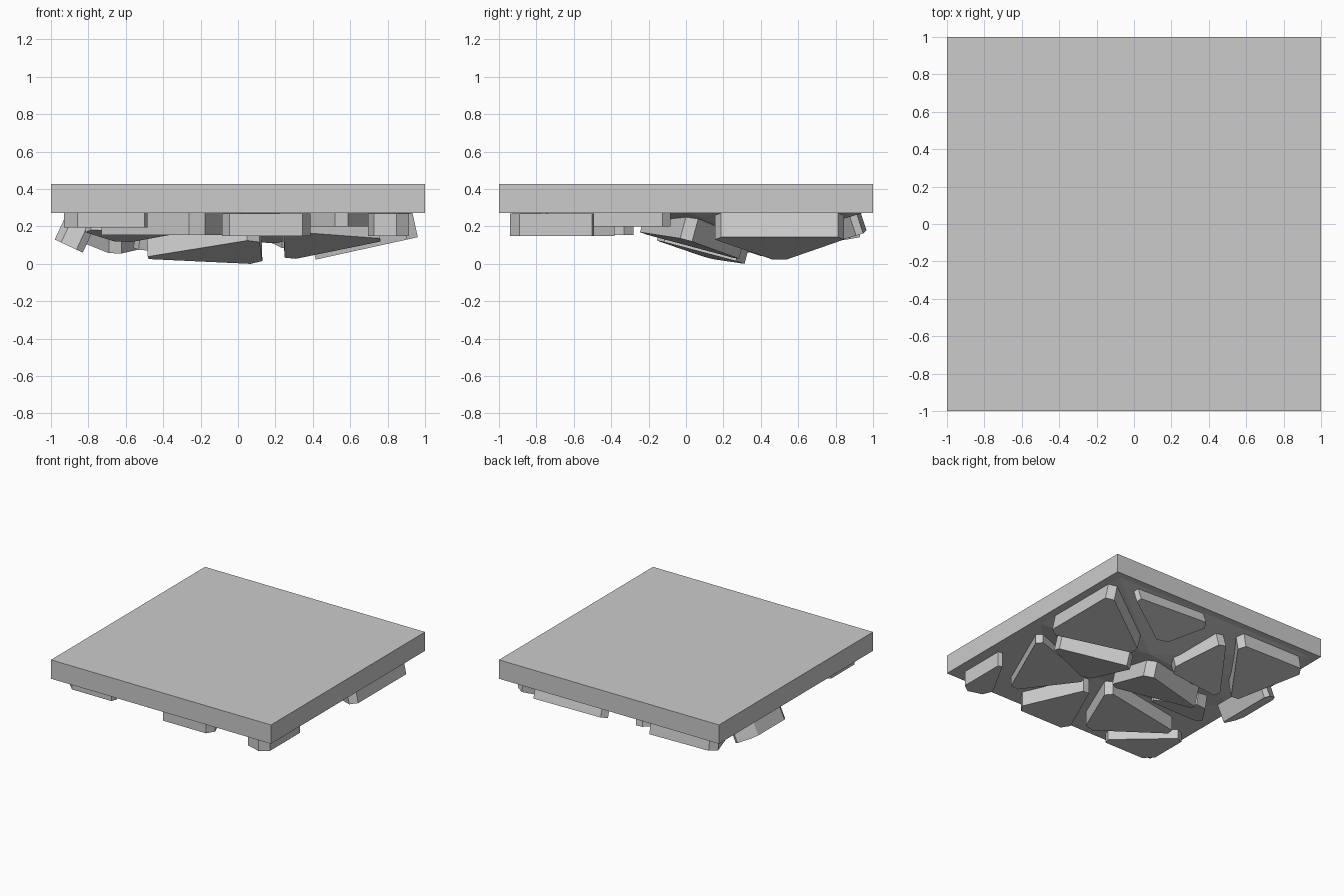
import bpy
import bmesh
from mathutils import Vector

cube = bpy.data.objects.get("Cube")
if cube:
    bpy.data.objects.remove(cube, do_unlink=True)

# One plain stone colour
GREY = (0.6, 0.6, 0.6, 1)
mat = bpy.data.materials.new("stone grey")
mat.use_nodes = True
mat.diffuse_color = GREY
mat.node_tree.nodes["Principled BSDF"].inputs["Base Color"].default_value = GREY


def finish(name, bm):
    bmesh.ops.recalc_face_normals(bm, faces=bm.faces)
    mesh = bpy.data.meshes.new(name)
    bm.to_mesh(mesh)
    bm.free()
    mesh.materials.append(mat)
    obj = bpy.data.objects.new(name, mesh)
    bpy.context.collection.objects.link(obj)
    return obj


def stone(name, corners, grow=1.06, cut=0.07, depth=0.16):
    """Three-cornered block with blunt corners, set into the surface above."""
    pts = [Vector(c) for c in corners]
    mid = sum(pts, Vector()) / len(pts)
    pts = [mid + (p - mid) * grow for p in pts]
    normal = (pts[1] - pts[0]).cross(pts[2] - pts[0]).normalized()
    if normal.z < 0:
        normal.negate()
    outline = []
    for i, p in enumerate(pts):
        for q in (pts[i - 1], pts[(i + 1) % len(pts)]):
            outline.append(p + (q - p).normalized() * cut)
    for p in outline:
        p.z = max(p.z, 0)
    bm = bmesh.new()
    lower = [bm.verts.new(p) for p in outline]
    upper = [bm.verts.new(p + normal * depth) for p in outline]
    bm.faces.new(lower)
    bm.faces.new(upper)
    n = len(outline)
    for i in range(n):
        j = (i + 1) % n
        bm.faces.new((lower[i], lower[j], upper[j], upper[i]))
    return finish(name, bm)


# Square slab
bm = bmesh.new()
bmesh.ops.create_cube(bm, size=1)
for v in bm.verts:
    v.co = (v.co.x * 2, v.co.y * 2, 0.35 + v.co.z * 0.155)
finish("slab", bm)

# Faceted swelling under the slab
bm = bmesh.new()
rim = [(x * s, y, 0.28) for s in (-1, 1)
       for x, y in ((0.97, 0.97), (0.97, 0), (0.6, -0.35))]
ridge = [(0.2, 0.42, 0.11), (-0.35, 0.32, 0.14)]
for p in rim + ridge:
    bm.verts.new(p)
bmesh.ops.convex_hull(bm, input=bm.verts)
finish("underside_swelling", bm)

# Tilted stones around the swelling
stone("left_back_stone", [(0.95, 0.86, 0.14), (0.95, 0.14, 0.14), (0.38, 0.5, 0.015)])
stone("back_stone", [(0.77, 0.94, 0.16), (0.05, 0.96, 0.18), (0.28, 0.64, 0.07)])
stone("inner_back_stone", [(0, 0.42, 0.04), (-0.16, 0.88, 0.14), (-0.58, 0.3, 0.08)])
stone("right_back_stone", [(-0.27, 0.92, 0.14), (-0.91, 0.92, 0.15), (-0.66, 0.36, 0.05)])
stone("right_stone", [(-0.83, 0.58, 0.06), (-0.98, 0.5, 0.13),
                      (-0.98, 0.08, 0.13), (-0.83, 0.02, 0.06)], 1, 0.04, 0.14)
stone("centre_stone", [(0.12, 0.32, 0), (-0.52, 0.12, 0.03), (0.1, -0.17, 0.13)])
stone("inner_left_stone", [(0.8, 0, 0.13), (0.26, 0.3, 0.02), (0.26, -0.26, 0.17)])
stone("inner_right_stone", [(-0.62, 0.09, 0.11), (-0.84, -0.22, 0.18), (-0.29, -0.2, 0.17)])

# Level stones under the front half
level = {
    "left_stone": (0.2, [(0.87, -0.08), (0.56, -0.78), (0.2, -0.3)]),
    "left_front_stone": (0.15, [(0.91, -0.45), (0.91, -0.95), (0.67, -0.88)]),
    "front_stone": (0.15, [(0.4, -0.9), (0.15, -0.34), (-0.1, -0.9)]),
    "middle_front_stone": (0.155, [(0.02, -0.28), (-0.76, -0.43), (-0.21, -0.82)]),
    "right_front_stone": (0.195, [(-0.45, -0.92), (-0.92, -0.5), (-0.92, -0.92)]),
}
for name, (z, plan) in level.items():
    stone(name, [(x, y, z) for x, y in plan], depth=0.12)
